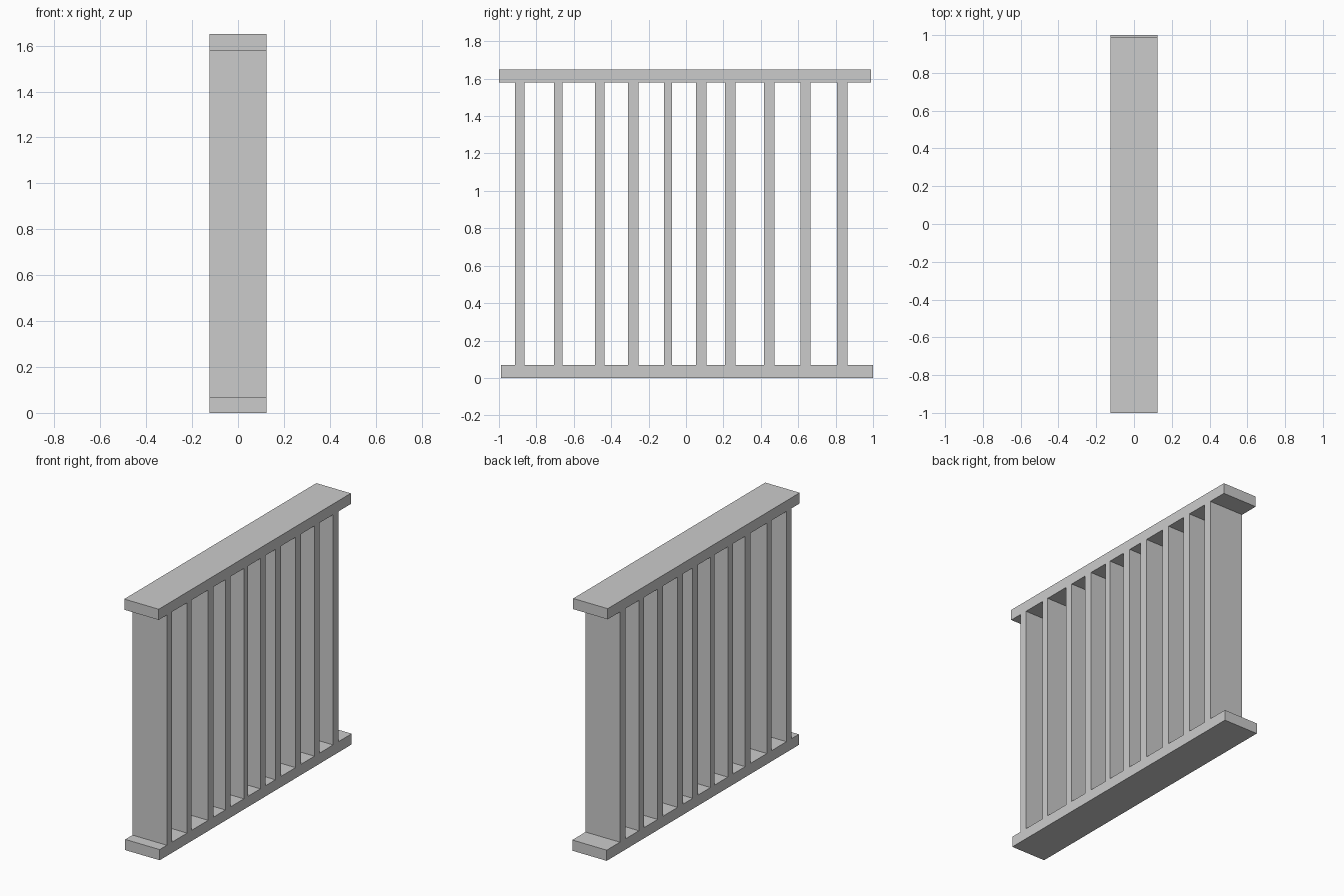
import bpy

if "Cube" in bpy.data.objects:
    bpy.data.objects.remove(bpy.data.objects["Cube"])

DEPTH = 0.25      # thickness along x
RAIL = 0.07       # rail height
TOP = 1.65        # overall height


def box(name, y0, y1, z0, z1):
    bpy.ops.mesh.primitive_cube_add(size=1, location=(0, (y0 + y1) / 2, (z0 + z1) / 2))
    ob = bpy.context.object
    ob.name = name
    ob.scale = (DEPTH, y1 - y0, z1 - z0)
    bpy.ops.object.transform_apply(location=False, rotation=False, scale=True)
    return ob


# Horizontal rails, slightly offset from each other
box("bottom_rail", -0.99, 1.0, 0, RAIL)
box("top_rail", -1.0, 0.99, TOP - RAIL, TOP)

# Unevenly spaced upright slats: (centre, width) along y
slats = [(-0.889, 0.053), (-0.683, 0.047), (-0.461, 0.053), (-0.282, 0.055),
         (-0.097, 0.043), (0.081, 0.056), (0.237, 0.056), (0.445, 0.055),
         (0.640, 0.053), (0.835, 0.056)]
for i, (y, w) in enumerate(slats, 1):
    box(f"slat_{i}", y - w / 2, y + w / 2, RAIL, TOP - RAIL)
